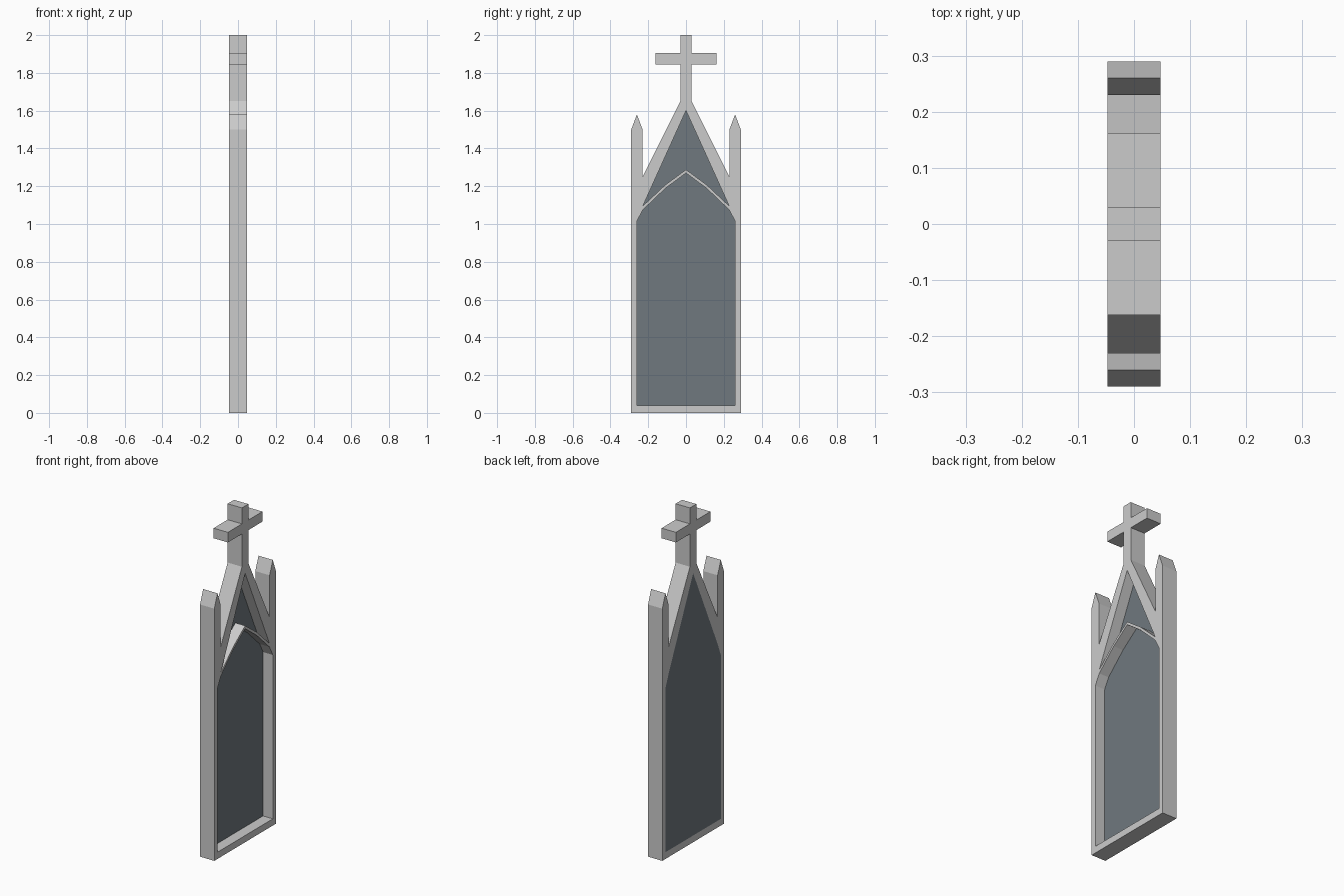
import bpy, bmesh
from math import radians

if "Cube" in bpy.data.objects:
    bpy.data.objects.remove(bpy.data.objects["Cube"])


def mirrored(half):
    """Close a right-half outline (bottom to top) by mirroring it across y = 0."""
    return half + [(-y, z) for y, z in reversed(half) if y > 0]


def plate(name, outlines, x0, x1, color=None):
    """Extrude filled y-z outlines (later ones are holes) from x0 to x1."""
    cu = bpy.data.curves.new(name, 'CURVE')
    cu.dimensions = '2D'
    cu.fill_mode = 'BOTH'
    cu.extrude = (x1 - x0) / 2
    for pts in outlines:
        sp = cu.splines.new('POLY')
        sp.points.add(len(pts) - 1)
        for p, (y, z) in zip(sp.points, pts):
            p.co = (y, z, 0, 1)
        sp.use_cyclic_u = True
    tmp = bpy.data.objects.new(name + "_outline", cu)
    bpy.context.collection.objects.link(tmp)
    bpy.context.view_layer.update()
    dg = bpy.context.evaluated_depsgraph_get()
    me = bpy.data.meshes.new_from_object(tmp.evaluated_get(dg))
    bpy.data.objects.remove(tmp)
    me.name = name
    bm = bmesh.new()
    bm.from_mesh(me)
    bmesh.ops.remove_doubles(bm, verts=bm.verts, dist=1e-5)
    bmesh.ops.recalc_face_normals(bm, faces=bm.faces)
    for f in bm.faces:
        f.smooth = False
    bm.to_mesh(me)
    bm.free()
    ob = bpy.data.objects.new(name, me)
    ob.rotation_euler = (radians(90), 0, radians(90))
    ob.location.x = (x0 + x1) / 2
    bpy.context.collection.objects.link(ob)
    if color:
        mat = bpy.data.materials.new(name)
        mat.diffuse_color = color
        mat.use_nodes = True
        mat.node_tree.nodes["Principled BSDF"].inputs["Base Color"].default_value = mat.diffuse_color
        me.materials.clear()
        me.materials.append(mat)
    return ob


BACK, GLASS, FRONT = -0.047, -0.017, 0.047

# Frame: side posts with pinnacles, gable and cross in one silhouette
silhouette = mirrored([
    (0.29, 0), (0.29, 1.5), (0.26, 1.58), (0.23, 1.5), (0.23, 1.25),
    (0.03, 1.65), (0.03, 1.845), (0.162, 1.845), (0.162, 1.905),
    (0.03, 1.905), (0.03, 2.0)])
opening = mirrored([(0.26, 0.04), (0.26, 1.015), (0.228, 1.096), (0, 1.6)])
plate("window_frame", [silhouette, opening], BACK, FRONT)

# Dark panel filling the opening, flush with the back
plate("window_panel", [opening], BACK, GLASS, (0.16, 0.19, 0.21, 1))

# Thin pointed arch dividing the gable from the main window
arch = mirrored([(0.26, 1.015), (0.228, 1.075), (0.11, 1.188), (0, 1.268)])
upper = [(-0.0, 1.288), (0.11, 1.207), (0.228, 1.096)]
top = [(-y, z) for y, z in reversed(upper[1:])] + upper
under = [(0.26, 1.015), (0.228, 1.075), (0.11, 1.188), (0, 1.27),
         (-0.11, 1.188), (-0.228, 1.075), (-0.26, 1.015)]
plate("pointed_arch", [top + under], GLASS, FRONT)
